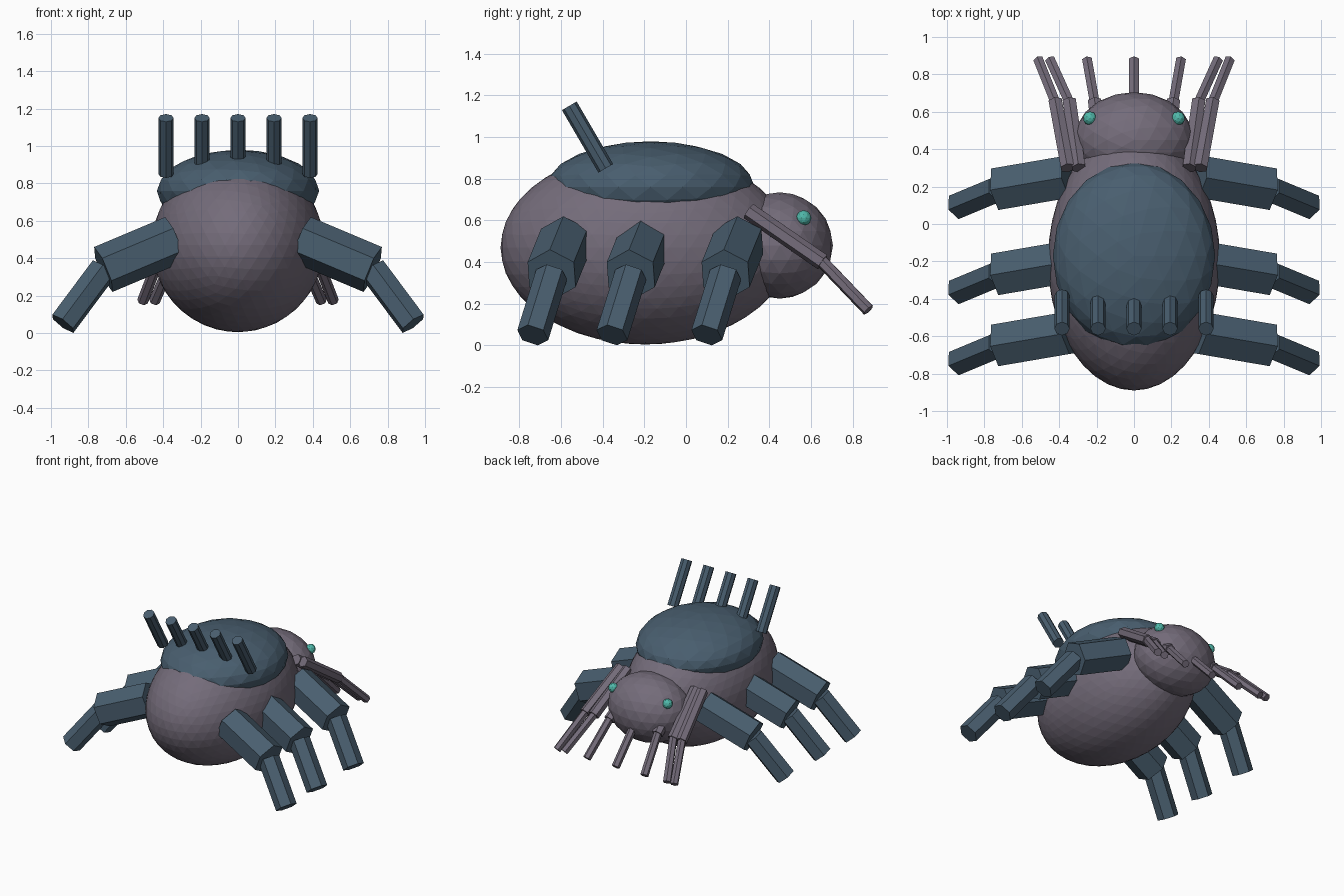
import bpy, bmesh, math
from mathutils import Vector, Matrix

if "Cube" in bpy.data.objects:
    bpy.data.objects.remove(bpy.data.objects["Cube"])


def material(name, rgb):
    m = bpy.data.materials.new(name)
    m.diffuse_color = (*rgb, 1)
    m.use_nodes = True
    m.node_tree.nodes["Principled BSDF"].inputs["Base Color"].default_value = m.diffuse_color
    return m


HIDE = material("grey purple hide", (0.175, 0.15, 0.195))
ARMOUR = material("slate blue armour", (0.066, 0.112, 0.158))
EYE = material("teal eye", (0.08, 0.48, 0.40))


def finish(bm, name, mat):
    bmesh.ops.recalc_face_normals(bm, faces=bm.faces)
    me = bpy.data.meshes.new(name)
    bm.to_mesh(me)
    bm.free()
    me.materials.append(mat)
    ob = bpy.data.objects.new(name, me)
    bpy.context.collection.objects.link(ob)
    return ob


def ellipsoid(name, centre, radii, detail, mat):
    bm = bmesh.new()
    bmesh.ops.create_icosphere(bm, subdivisions=detail, radius=1)
    bm.transform(Matrix.Translation(centre) @ Matrix.Diagonal((*radii, 1)))
    return finish(bm, name, mat)


def rod(bm, a, b, radius, sides):
    """Closed prism from a to b with one corner pointing up."""
    a, b = Vector(a), Vector(b)
    d = (b - a).normalized()
    side = d.cross(Vector((0, 0, 1))).normalized()
    up = side.cross(d)
    rings = []
    for p in (a, b):
        ring = []
        for i in range(sides):
            t = 2 * math.pi * i / sides
            ring.append(bm.verts.new(p + radius * (math.cos(t) * up + math.sin(t) * side)))
        rings.append(ring)
    r0, r1 = rings
    bm.faces.new(r0)
    bm.faces.new(r1)
    for i in range(sides):
        j = (i + 1) % sides
        bm.faces.new((r0[i], r0[j], r1[j], r1[i]))


# Body, back shell and head
ellipsoid("body", (0, -0.195, 0.47), (0.46, 0.695, 0.465), 4, HIDE)
ellipsoid("back_shell", (0, -0.17, 0.76), (0.434, 0.50, 0.22), 3, ARMOUR)
ellipsoid("head", (0, 0.45, 0.48), (0.32, 0.255, 0.255), 3, HIDE)

for s, label in ((-1, "left"), (1, "right")):
    # Eyes
    ellipsoid("eye_" + label, (s * 0.236, 0.565, 0.612), (0.037, 0.037, 0.037), 2, EYE)
    # Three two-part legs on each side
    for y, row in ((0.19, "front"), (-0.265, "middle"), (-0.645, "rear")):
        bm = bmesh.new()
        rod(bm, (s * 0.34, y + 0.065, 0.50), (s * 0.72, y, 0.34), 0.13, 6)
        finish(bm, f"{row}_{label}_upper_leg", ARMOUR)
        bm = bmesh.new()
        rod(bm, (s * 0.72, y, 0.34), (s * 0.936, y - 0.09, 0.05), 0.078, 6)
        finish(bm, f"{row}_{label}_lower_leg", ARMOUR)

# Row of spines on the back
for i in range(5):
    x = (i - 2) * 0.1925
    bm = bmesh.new()
    rod(bm, (x, -0.385, 0.85), (x, -0.56, 1.15), 0.041, 8)
    finish(bm, f"back_spine_{i + 1}", ARMOUR)

# Fan of jointed feelers around the mouth: root, joint and tip x
FEELERS = ((0, 0, 0), (0.17, 0.21, 0.25), (0.295, 0.345, 0.447), (0.355, 0.42, 0.51))
for n, (root, joint, tip) in enumerate(FEELERS):
    for s, label in ((-1, "left"), (1, "right")) if n else ((1, "centre"),):
        bm = bmesh.new()
        rod(bm, (s * root, 0.30, 0.645), (s * joint, 0.655, 0.40), 0.041, 6)
        rod(bm, (s * joint, 0.65, 0.405), (s * tip, 0.875, 0.17), 0.03, 6)
        finish(bm, f"feeler_{label}_{n}", HIDE)
